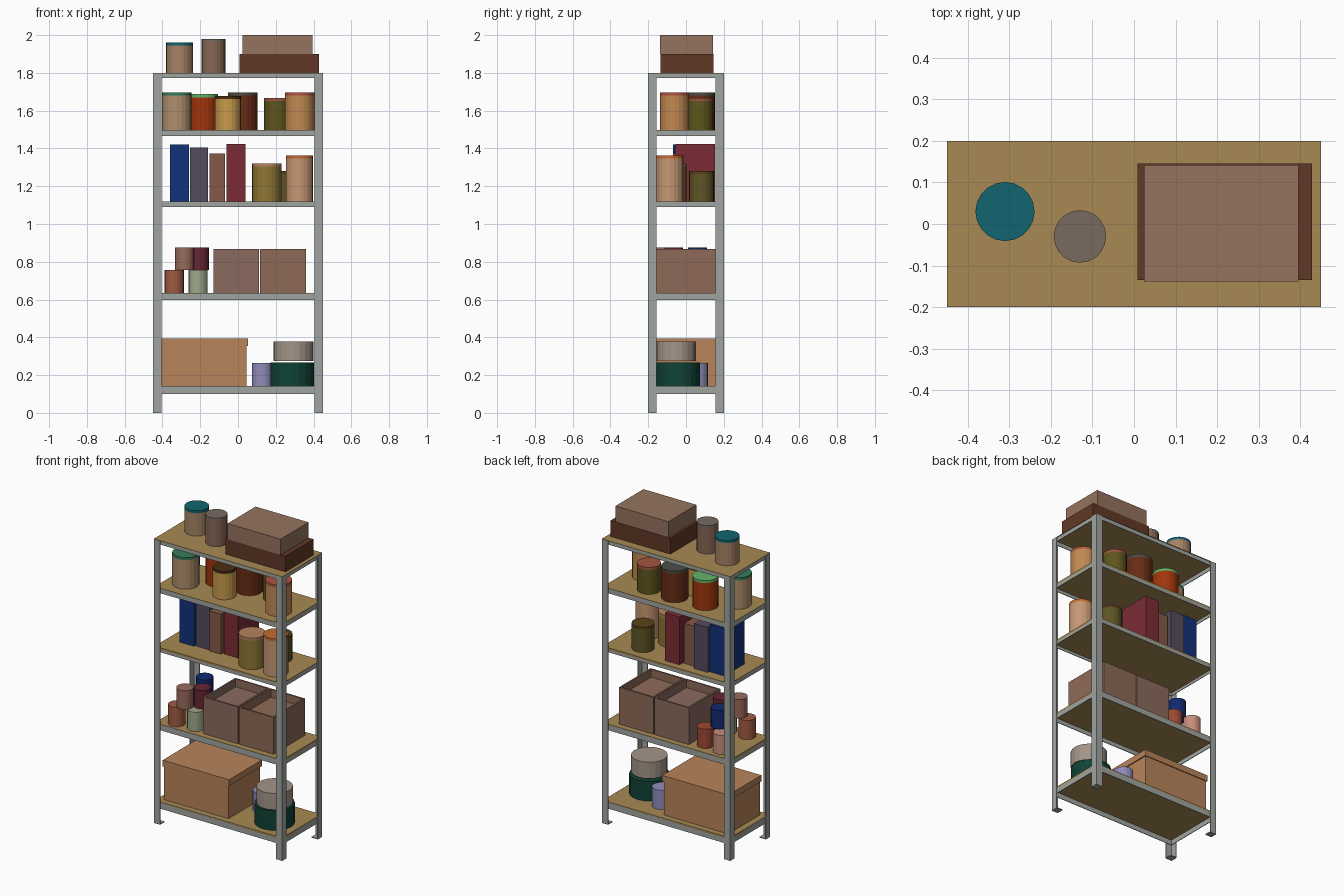
import bpy, bmesh

if "Cube" in bpy.data.objects:
    bpy.data.objects.remove(bpy.data.objects["Cube"])

mats = {}

def linear(c):
    # seen screen tone to material value, allowing for shading
    return min(1, c * 1.145) ** 2.25

def paint(obj, rgb):
    if rgb not in mats:
        mats[rgb] = bpy.data.materials.new("paint_%d" % len(mats))
        mats[rgb].diffuse_color = (*map(linear, rgb), 1)
    obj.data.materials.append(mats[rgb])

def finish(name, bm, rgb):
    me = bpy.data.meshes.new(name)
    bmesh.ops.recalc_face_normals(bm, faces=bm.faces)
    bm.to_mesh(me)
    bm.free()
    obj = bpy.data.objects.new(name, me)
    bpy.context.collection.objects.link(obj)
    paint(obj, rgb)
    return obj

def add_box(bm, x0, x1, y0, y1, z0, z1):
    vs = bmesh.ops.create_cube(bm, size=1)["verts"]
    for v in vs:
        v.co.x = x1 if v.co.x > 0 else x0
        v.co.y = y1 if v.co.y > 0 else y0
        v.co.z = z1 if v.co.z > 0 else z0

def box(name, x0, x1, y0, y1, z0, z1, rgb):
    bm = bmesh.new()
    add_box(bm, x0, x1, y0, y1, z0, z1)
    return finish(name, bm, rgb)

def cylinder(name, x, y, r, z0, z1, rgb, sides=20):
    bm = bmesh.new()
    bmesh.ops.create_cone(bm, cap_ends=True, segments=sides, radius1=r, radius2=r, depth=z1 - z0)
    bmesh.ops.translate(bm, verts=bm.verts, vec=(x, y, (z0 + z1) / 2))
    return finish(name, bm, rgb)

def jar(name, x, y, r, z0, z1, rgb, lid):
    cylinder(name, x, y, r, z0, z1 - 0.016, rgb)
    cylinder(name + "_lid", x, y, r, z1 - 0.016, z1, lid)

def open_bin(name, x0, x1, y0, y1, z0, z1, rgb, t=0.015, depth=0.05):
    # tub: inset the top face and push it down to make the hollow
    bm = bmesh.new()
    add_box(bm, x0, x1, y0, y1, z0, z1)
    bm.normal_update()
    top = max(bm.faces, key=lambda f: f.calc_center_median().z)
    bmesh.ops.inset_region(bm, faces=[top], thickness=t)
    res = bmesh.ops.extrude_discrete_faces(bm, faces=[top])
    for v in res["faces"][0].verts:
        v.co.z = z1 - depth
    return finish(name, bm, rgb)

# ---- steel frame: angle posts with foot plates ----
W, D, P, T = 0.45, 0.20, 0.044, 0.004
STEEL, WOOD = (0.55, 0.565, 0.55), (0.575, 0.475, 0.295)
for sx, side in ((-1, "left"), (1, "right")):
    for sy, end in ((-1, "front"), (1, "back")):
        bm = bmesh.new()
        pts = [(W, D), (W - P, D), (W - P, D - T), (W - T, D - T), (W - T, D - P), (W, D - P)]
        face = bm.faces.new([bm.verts.new((sx * x, sy * y, 0)) for x, y in pts])
        ext = bmesh.ops.extrude_face_region(bm, geom=[face])["geom"]
        for g in ext:
            if isinstance(g, bmesh.types.BMVert):
                g.co.z = 1.798
        finish(f"{end}_{side}_post", bm, STEEL)
        xs = sorted((sx * (W - T), sx * (W - P)))
        ys = sorted((sy * (D - T), sy * (D - P)))
        box(f"{end}_{side}_foot", *xs, *ys, 0, 0.005, STEEL)

# ---- shelves: edge beams around a thin board; the top one caps the posts ----
shelf_z = [0.143, 0.635, 1.12, 1.497, 1.8]
beam_h = [0.043, 0.038, 0.029, 0.032, 0.027]
xi, yi = W - T, D - T
for i, (z, h) in enumerate(zip(shelf_z, beam_h), 1):
    bm = bmesh.new()
    for s in (-1, 1):
        add_box(bm, -xi, xi, *sorted((s * yi, s * (yi - T))), z - h, z - 0.002)
        add_box(bm, *sorted((s * xi, s * (xi - T))), -yi + T, yi - T, z - h, z - 0.002)
    finish(f"shelf_{i}_beams", bm, STEEL)
    if i < 5:
        box(f"shelf_{i}_board", -xi, xi, -yi, yi, z - 0.012, z, WOOD)
    else:
        box("top_board", -W, W, -D, D, z - 0.002, z, WOOD)

# ---- top shelf: two jars and stacked flat boxes ----
z = shelf_z[4]
jar("top_jar_left", -0.31, 0.03, 0.071, z, 1.96, (0.57, 0.45, 0.35), (0.09, 0.35, 0.39))
jar("top_jar_right", -0.13, -0.03, 0.063, z, 1.98, (0.47, 0.36, 0.30), (0.42, 0.37, 0.34))
box("flat_box_lower", 0.008, 0.428, -0.135, 0.145, z, 1.9, (0.34, 0.21, 0.15))
box("flat_box_upper", 0.024, 0.395, -0.138, 0.142, 1.9, 2.0, (0.51, 0.40, 0.33))

# ---- fourth shelf: paint tins (x, y, r, top, body, lid) ----
tins = [
    (-0.324, -0.06, 0.078, 1.697, (0.60, 0.49, 0.38), (0.20, 0.43, 0.32)),
    (-0.182, 0.065, 0.075, 1.687, (0.55, 0.20, 0.07), (0.35, 0.62, 0.37)),
    (-0.053, -0.058, 0.069, 1.677, (0.68, 0.53, 0.27), (0.27, 0.17, 0.09)),
    (0.026, 0.076, 0.078, 1.697, (0.36, 0.17, 0.10), (0.27, 0.28, 0.25)),
    (0.206, 0.075, 0.069, 1.668, (0.33, 0.30, 0.12), (0.55, 0.30, 0.23)),
    (0.327, -0.06, 0.077, 1.697, (0.66, 0.47, 0.29), (0.60, 0.30, 0.24)),
]
for i, (x, y, r, top, c, lid) in enumerate(tins, 1):
    jar(f"paint_tin_{i}", x, y, r, shelf_z[3], top, c, lid)

# ---- third shelf: binders and jars ----
z = shelf_z[2]
box("binder_blue", -0.36, -0.26, -0.07, 0.13, z, 1.42, (0.09, 0.19, 0.43))
box("binder_grey", -0.254, -0.158, -0.06, 0.145, z, 1.405, (0.30, 0.27, 0.33))
box("binder_brown", -0.152, -0.07, -0.07, 0.12, z, 1.374, (0.46, 0.31, 0.26))
box("binder_red", -0.061, 0.04, -0.055, 0.153, z, 1.423, (0.43, 0.17, 0.20))
jar("jar_ochre", 0.152, -0.075, 0.078, z, 1.32, (0.49, 0.41, 0.20), (0.62, 0.45, 0.33))
jar("jar_peach", 0.325, -0.085, 0.072, z, 1.363, (0.68, 0.52, 0.40), (0.68, 0.37, 0.18))
jar("jar_olive", 0.243, 0.082, 0.066, z, 1.28, (0.33, 0.30, 0.15), (0.32, 0.24, 0.11))

# ---- second shelf: open bins and a pile of small cans ----
z = shelf_z[1]
open_bin("bin_left", -0.13, 0.111, -0.158, 0.158, z, 0.868, (0.48, 0.37, 0.33))
open_bin("bin_right", 0.117, 0.359, -0.158, 0.158, z, 0.868, (0.49, 0.37, 0.31))
m, t = 0.757, 0.876
cans = [
    (-0.338, -0.13, z, m, (0.55, 0.32, 0.24)),
    (-0.211, -0.12, z, m, (0.55, 0.58, 0.48)),
    (-0.335, 0.12, z, m, (0.68, 0.49, 0.43)),
    (-0.211, 0.105, z, m, (0.54, 0.26, 0.19)),
    (-0.284, -0.125, m, t, (0.52, 0.37, 0.32)),
    (-0.204, -0.065, m, t, (0.36, 0.15, 0.19)),
    (-0.276, 0.06, m, t, (0.09, 0.16, 0.38)),
]
for i, (x, y, z0, z1, c) in enumerate(cans, 1):
    cylinder(f"small_can_{i}", x, y, 0.05, z0, z1, c)

# ---- bottom shelf: lidded carton and round tubs ----
z = shelf_z[0]
CARTON = (0.63, 0.455, 0.32)
box("carton_body", -0.407, 0.045, -0.158, 0.158, z, 0.36, CARTON)
box("carton_lid", -0.413, 0.052, -0.164, 0.164, 0.355, 0.394, CARTON)
cylinder("tub_green", 0.287, -0.043, 0.116, z, 0.267, (0.08, 0.24, 0.20))
cylinder("tub_grey", 0.294, -0.053, 0.105, 0.274, 0.378, (0.56, 0.51, 0.47))
cylinder("tub_lavender", 0.129, 0.06, 0.056, z, 0.265, (0.50, 0.48, 0.64))

for m in bpy.data.materials:
    if m.users and not m.is_grease_pencil:
        m.use_nodes = True
        m.node_tree.nodes["Principled BSDF"].inputs["Base Color"].default_value = m.diffuse_color
